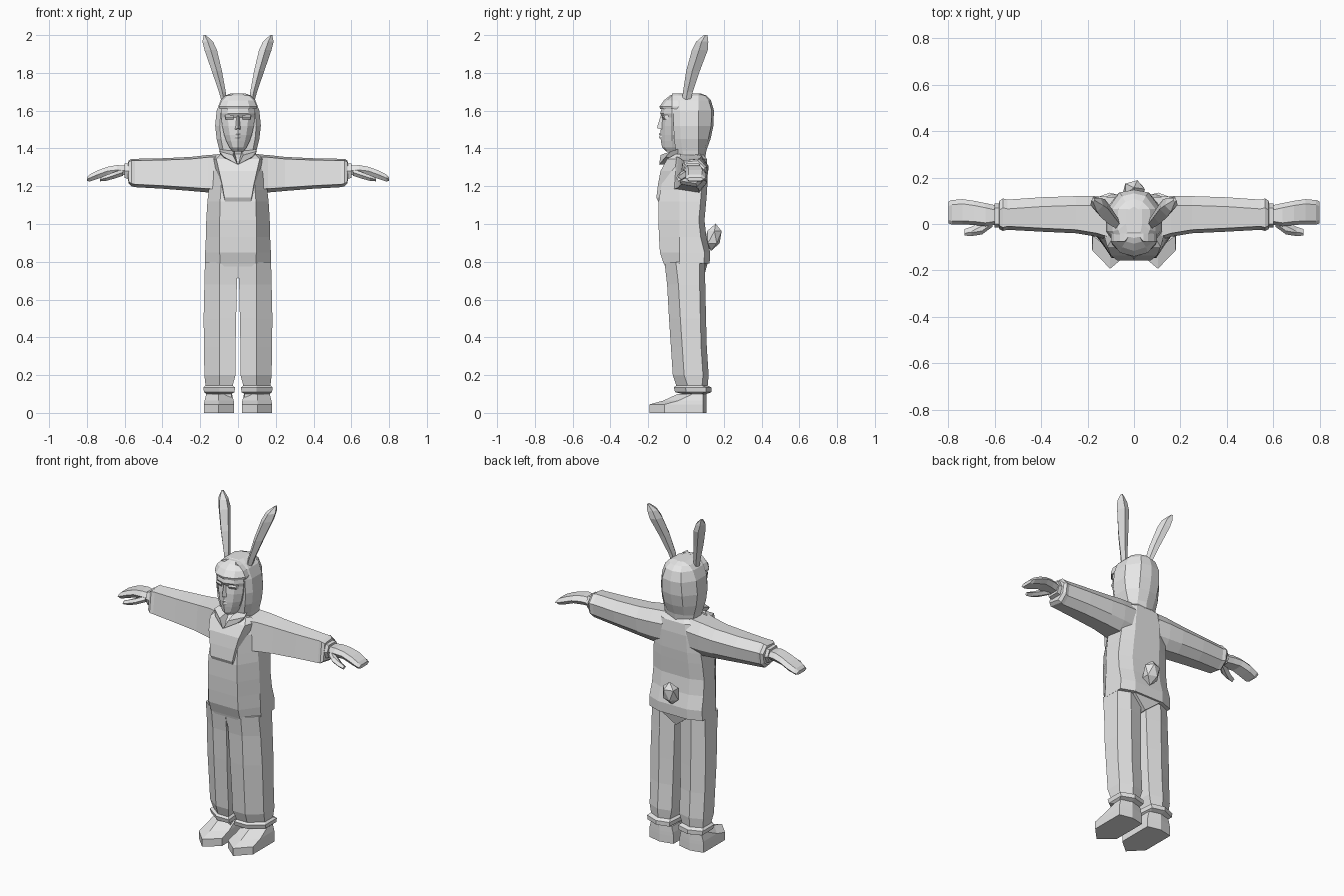
import bpy, bmesh, math
from mathutils import Vector

grey = bpy.data.materials.new("soft grey")
grey.diffuse_color = (0.8, 0.8, 0.8, 1)


def finish(name, bm, mirror=False):
    bmesh.ops.recalc_face_normals(bm, faces=bm.faces[:])
    me = bpy.data.meshes.new(name)
    bm.to_mesh(me)
    bm.free()
    me.materials.append(grey)
    ob = bpy.data.objects.new(name, me)
    bpy.context.collection.objects.link(ob)
    if mirror:
        ob.modifiers.new("Mirror", 'MIRROR').use_mirror_merge = False
    return ob


def loft(name, rings, mirror=False):
    """Bridge closed cross-sections and cap both ends."""
    bm = bmesh.new()
    vs = [[bm.verts.new(p) for p in r] for r in rings]
    n = len(vs[0])
    for a, b in zip(vs, vs[1:]):
        for i in range(n):
            j = (i + 1) % n
            bm.faces.new((a[i], a[j], b[j], b[i]))
    bm.faces.new(vs[0])
    bm.faces.new(vs[-1])
    return finish(name, bm, mirror)


# Torso: chamfered sections (z, half width, front panel half width, front y, back y)
def torso_ring(z, w, f, yf, yb):
    return [(-f, yf, z), (f, yf, z), (w, max(yf + .03, -.035), z), (w, yb - .03, z),
            (w * .55, yb, z), (-w * .55, yb, z), (-w, yb - .03, z), (-w, max(yf + .03, -.035), z)]


loft("torso", [torso_ring(*r) for r in [
    (.79, .176, .095, -.118, .125), (.85, .174, .097, -.138, .128), (.93, .17, .097, -.143, .108),
    (1.02, .168, .097, -.146, .098), (1.12, .162, .095, -.145, .107), (1.18, .155, .09, -.135, .112),
    (1.28, .145, .085, -.115, .115), (1.345, .125, .075, -.085, .11), (1.37, .085, .05, -.05, .09)]])

# Crotch wedge between the legs
loft("crotch", [[(-.095, -.116, .795), (.095, -.116, .795), (0, -.095, .71)],
                [(-.095, .115, .795), (.095, .115, .795), (0, .095, .72)]])


# Trouser legs with a flared cuff and narrow ankle
def leg_ring(z, xi, xo, yf, yb):
    return [(xi, yf, z), (.097, yf, z), (xo, yf + .06, z), (xo, yb - .03, z),
            (.105, yb, z), (xi + .012, yb - .02, z)]


loft("trouser_leg", [leg_ring(*r) for r in [
    (.8, .004, .175, -.114, .1), (.68, .006, .178, -.1, .102), (.5, .01, .182, -.09, .106),
    (.35, .013, .18, -.08, .11), (.2, .013, .178, -.07, .12), (.145, .028, .172, -.052, .115),
    (.135, .016, .184, -.064, .135), (.11, .018, .18, -.058, .135), (.1, .035, .168, -.02, .108),
    (.05, .035, .168, -.02, .105)]], True)


# Shoes: flat soled, pointed toe, raised heel block
def shoe_ring(z, s, toe):
    a, b = .1 - s, .1 + s
    return [(a, .09, z), (.1, .108, z), (b, .09, z), (b, toe + .08, z),
            (.103, toe, z), (a, toe + .07, z)]


loft("shoe", [shoe_ring(0, .08, -.193), shoe_ring(.045, .08, -.193),
              shoe_ring(.065, .077, -.12), shoe_ring(.1, .068, -.045)], True)


# Sleeves: six sided sections along x
def sleeve_ring(x, yf, yb, bot, top):
    h = top - bot
    return [(x, yf + .015, top - .06 * h), (x, yb - .04, top), (x, yb, top - .3 * h),
            (x, yb - .01, bot + .25 * h), (x, yb - .05, bot), (x, yf, bot + .1 * h)]


loft("sleeve", [sleeve_ring(*r) for r in [
    (.08, -.08, .115, 1.165, 1.37), (.16, -.055, .12, 1.167, 1.365), (.25, -.04, .12, 1.175, 1.355),
    (.4, -.033, .115, 1.187, 1.348), (.545, -.025, .105, 1.195, 1.345), (.565, -.03, .11, 1.2, 1.345),
    (.58, -.022, .1, 1.215, 1.335), (.582, -.014, .09, 1.24, 1.32)]], True)


# Hands: flat mitten with drooping fingertips, wrist band and thumb
def slab(x, yf, yb, bot, top):
    m = (bot + top) / 2
    return [(x, yf, m), (x, yf + .015, top), (x, yb - .02, top), (x, yb, m),
            (x, yb - .02, bot), (x, yf + .015, bot)]


loft("wrist_band", [slab(.57, -.015, .088, 1.235, 1.322),
                    slab(.602, -.015, .088, 1.245, 1.32)], True)
loft("hand", [slab(*r) for r in [
    (.595, -.003, .08, 1.258, 1.308), (.64, -.01, .09, 1.26, 1.312), (.69, -.004, .1, 1.258, 1.303),
    (.74, -.002, .107, 1.24, 1.285), (.785, -.002, .103, 1.225, 1.262),
    (.8, .003, .097, 1.228, 1.247)]], True)
loft("thumb", [slab(.61, -.012, .04, 1.255, 1.29), slab(.655, -.045, .012, 1.24, 1.275),
               slab(.7, -.052, -.012, 1.228, 1.258), slab(.73, -.05, -.022, 1.226, 1.246)], True)


# Bib: raised chest panel with sloping sides
def bib_ring(z, w, wb, y):
    return [(-wb, -.03, z), (-w, y, z), (w, y, z), (wb, -.03, z)]


loft("chest_bib", [bib_ring(*r) for r in [
    (1.118, .068, .08, -.147), (1.14, .072, .09, -.157), (1.21, .084, .105, -.148),
    (1.28, .1, .125, -.135), (1.345, .115, .135, -.1), (1.37, .09, .11, -.055)]])

# Collar flaps folded either side of the neckline
loft("collar_flap", [[(.002, -.142, 1.315), (.028, -.135, 1.365), (.1, -.08, 1.385), (.075, -.108, 1.355)],
                     [(.002, -.11, 1.315), (.02, -.06, 1.385), (.085, -.03, 1.4), (.075, -.06, 1.345)]], True)


# Hood
def hood_ring(z, w, yf, yb):
    return [(-w * .8, yf, z), (w * .8, yf, z), (w, yf + .035, z), (w, .065, z), (w * .55, yb - .012, z),
            (0, yb, z), (-w * .55, yb - .012, z), (-w, .065, z), (-w, yf + .035, z)]


loft("hood", [hood_ring(*r) for r in [
    (1.34, .09, -.04, .1), (1.39, .098, -.055, .108), (1.45, .113, -.063, .13), (1.52, .121, -.066, .145),
    (1.6, .113, -.066, .148), (1.655, .092, -.066, .132), (1.68, .068, -.06, .108), (1.692, .035, -.035, .075)]])


# Face, fringe, nose, eyelids and lips
def face_ring(z, w, side, mid):
    return [(-w, -.04, z), (-w, -.075, z), (-w * .6, side, z), (0, mid, z),
            (w * .6, side, z), (w, -.075, z), (w, -.04, z)]


loft("face", [face_ring(*r) for r in [
    (1.385, .03, -.098, -.105), (1.405, .045, -.112, -.126), (1.44, .062, -.112, -.133),
    (1.47, .073, -.112, -.136), (1.52, .084, -.112, -.132), (1.565, .089, -.107, -.125),
    (1.585, .091, -.118, -.137), (1.64, .088, -.108, -.12)]])
loft("fringe", [face_ring(*r) for r in [
    (1.608, .098, -.118, -.137), (1.622, .1, -.124, -.14), (1.655, .086, -.1, -.116),
    (1.68, .06, -.075, -.085), (1.69, .04, -.055, -.06)]])
loft("nose", [[(-.02, -.118, 1.498), (0, -.154, 1.508), (.02, -.118, 1.498)],
              [(-.008, -.118, 1.575), (0, -.134, 1.575), (.008, -.118, 1.575)]])
loft("eyelid", [[(.022, -.11, z), (.024, y, z), (.066, y + .012, z), (.07, -.09, z)]
                for z, y in [(1.552, -.119), (1.566, -.128), (1.576, -.122)]], True)
loft("lips", [[(-.026, -.115, z), (0, y, z), (.026, -.115, z)]
              for z, y in [(1.45, -.136), (1.46, -.144), (1.468, -.138), (1.476, -.144), (1.485, -.134)]])

# Rabbit ears: leaning, creased blades
loft("rabbit_ear", [[(x, y - b, z), (x + a, y - b * .1, z), (x + a * .5, y + b, z),
                     (x - a * .6, y + b * .8, z), (x - a, y - b * .2, z)]
                    for x, y, z, a, b in [
                        (.072, 0, 1.645, .014, .022), (.083, .01, 1.7, .018, .026),
                        (.112, .037, 1.81, .027, .036), (.144, .073, 1.92, .033, .042),
                        (.16, .086, 1.965, .028, .032), (.176, .104, 2.0, .006, .01)]], True)

# Tail: faceted tuft
bm = bmesh.new()
bmesh.ops.create_icosphere(bm, subdivisions=1, radius=1)
for v in bm.verts:
    v.co = Vector((v.co.x * .052, .145 + v.co.y * .045 + v.co.z * .012, .93 + v.co.z * .072))
finish("tail", bm)
